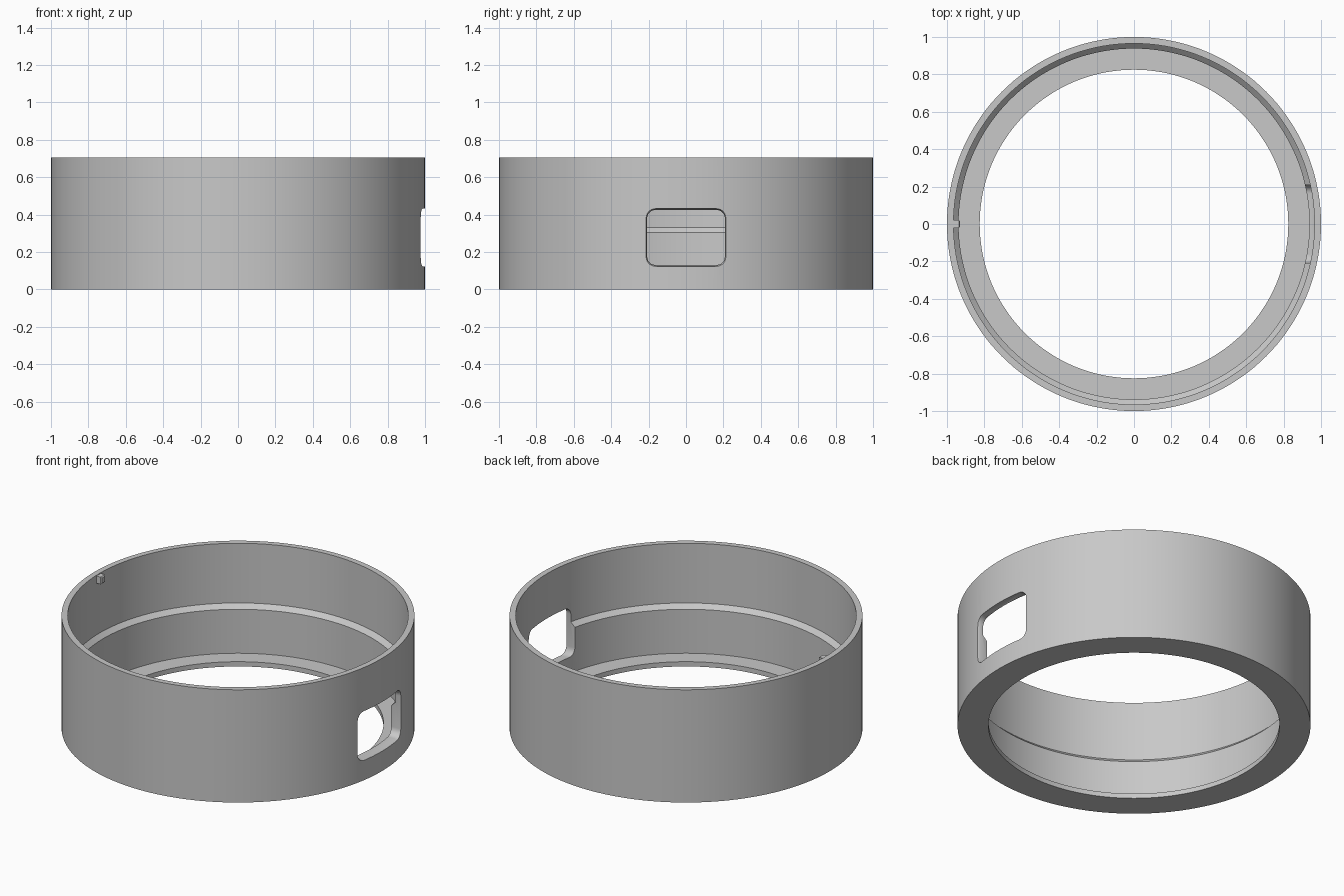
import bpy, bmesh, math

cube = bpy.data.objects.get("Cube")
if cube:
    bpy.data.objects.remove(cube, do_unlink=True)

grey = bpy.data.materials.new("plain grey")
grey.use_nodes = True
COLOUR = (0.58, 0.58, 0.58, 1)
grey.diffuse_color = COLOUR
grey.node_tree.nodes["Principled BSDF"].inputs["Base Color"].default_value = COLOUR

SEGMENTS = 144


def finish(bm, name):
    bmesh.ops.recalc_face_normals(bm, faces=bm.faces)
    mesh = bpy.data.meshes.new(name)
    bm.to_mesh(mesh)
    bm.free()
    mesh.materials.append(grey)
    obj = bpy.data.objects.new(name, mesh)
    bpy.context.collection.objects.link(obj)
    return obj


def bridge(bm, loops):
    """Join consecutive vertex loops with quads."""
    for a, b in zip(loops, loops[1:]):
        n = len(a)
        for i in range(n):
            j = (i + 1) % n
            bm.faces.new((a[i], a[j], b[j], b[i]))


def revolve(profile, name):
    bm = bmesh.new()
    loops = []
    for k in range(SEGMENTS):
        t = 2 * math.pi * k / SEGMENTS
        loops.append([bm.verts.new((r * math.cos(t), r * math.sin(t), z))
                      for r, z in profile])
    bridge(bm, loops + loops[:1])
    return finish(bm, name)


def rounded_rect(bm, x, half_w, half_h, radius, zc, steps=6):
    verts = []
    for q, (sy, sz) in enumerate([(1, 1), (-1, 1), (-1, -1), (1, -1)]):
        for s in range(steps + 1):
            a = math.pi / 2 * (q + s / steps)
            verts.append(bm.verts.new((
                x,
                sy * (half_w - radius) + radius * math.cos(a),
                zc + sz * (half_h - radius) + radius * math.sin(a))))
    return verts


# Ring wall with sloped inner ledge and a thin bottom lip
ring = revolve([(1, 0), (1, 0.705), (0.965, 0.705), (0.965, 0.332),
                (0.938, 0.305), (0.938, 0.03), (0.825, 0.03), (0.825, 0)],
               "ring_body")

# Rounded side window, slightly flared outward
bm = bmesh.new()
sections = [rounded_rect(bm, 0.86, 0.208, 0.147, 0.045, 0.278),
            rounded_rect(bm, 0.965, 0.208, 0.147, 0.045, 0.278),
            rounded_rect(bm, 0.98, 0.215, 0.154, 0.052, 0.278),
            rounded_rect(bm, 1.1, 0.215, 0.154, 0.052, 0.278)]
bridge(bm, sections)
bm.faces.new(sections[0])
bm.faces.new(sections[-1])
cutter = finish(bm, "window_cutter")
cutter.hide_render = True

cut = ring.modifiers.new("window", "BOOLEAN")
cut.operation = "DIFFERENCE"
cut.solver = "EXACT"
cut.object = cutter
bpy.context.view_layer.objects.active = ring
ring.select_set(True)
bpy.ops.object.modifier_apply(modifier=cut.name)
bpy.data.objects.remove(cutter, do_unlink=True)

# Small locating nub inside the rim
bm = bmesh.new()
bmesh.ops.create_cube(bm, size=1)
for v in bm.verts:
    v.co = (-0.951 + v.co.x * 0.042, v.co.y * 0.042, 0.678 + v.co.z * 0.045)
edges = [e for e in bm.edges if all(v.co.x > -0.94 for v in e.verts)]
bmesh.ops.bevel(bm, geom=edges, offset=0.006, segments=1, affect="EDGES")
nub = finish(bm, "locating_nub")

# Smooth shading on the curved walls only
bpy.ops.object.select_all(action="DESELECT")
ring.select_set(True)
bpy.context.view_layer.objects.active = ring
bpy.ops.object.shade_smooth_by_angle(angle=math.radians(25))
